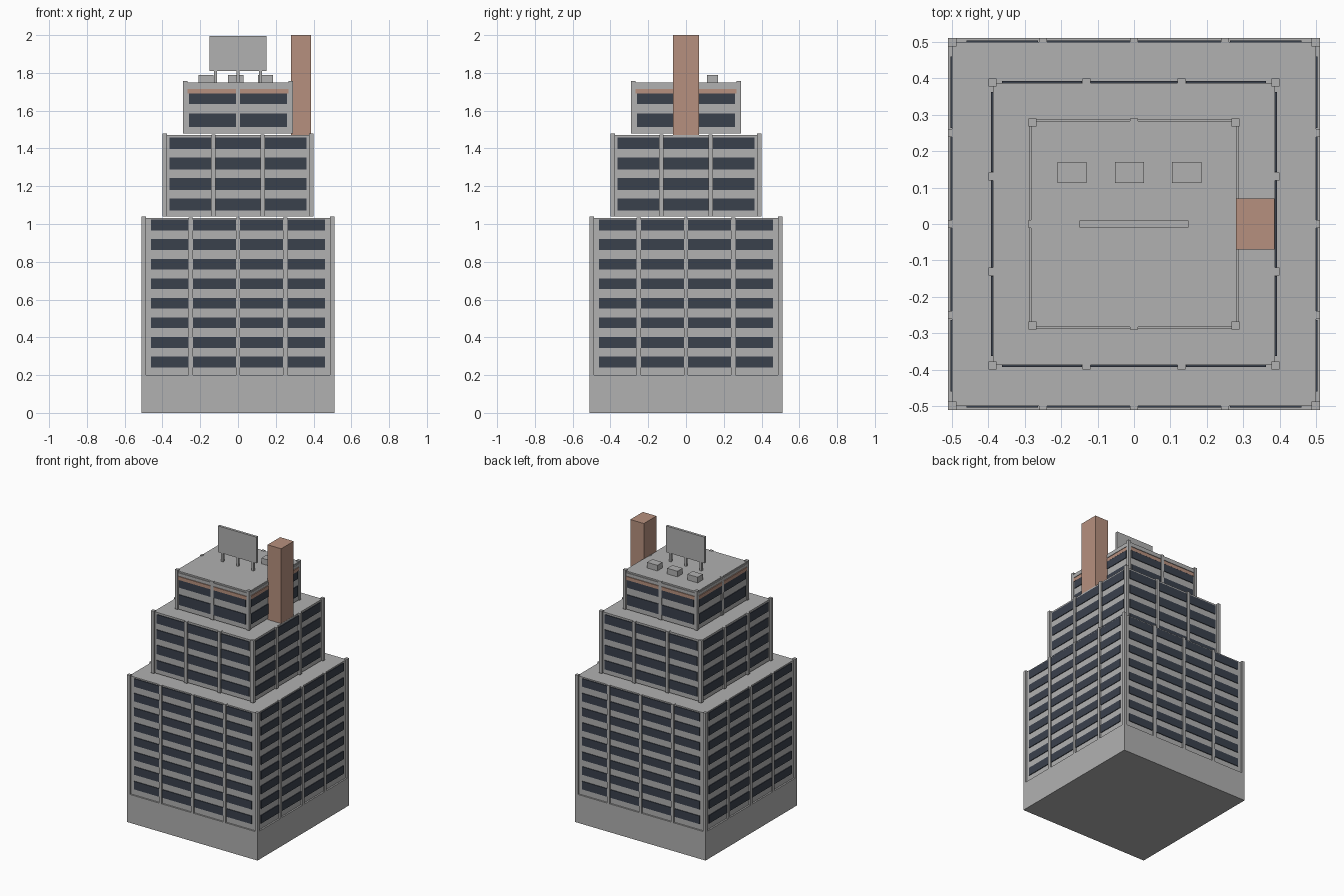
import bpy
import bmesh
from mathutils import Matrix, Vector
from math import pi

cube = bpy.data.objects.get("Cube")
if cube:
    bpy.data.objects.remove(cube, do_unlink=True)


def material(name, color):
    mat = bpy.data.materials.new(name)
    mat.use_nodes = True
    mat.diffuse_color = (*color, 1)
    bsdf = mat.node_tree.nodes["Principled BSDF"]
    bsdf.inputs["Base Color"].default_value = (*color, 1)
    bsdf.inputs["Roughness"].default_value = 0.8
    return mat


CONCRETE = material("concrete grey", (0.44, 0.44, 0.44))
GLASS = material("dark slate glass", (0.042, 0.052, 0.073))
BRICK = material("clay brick", (0.47, 0.28, 0.21))


def add_box(bm, x, y, z, turn=0):
    """Add a box from (min, max) ranges, turned about the z axis."""
    size = Vector((x[1] - x[0], y[1] - y[0], z[1] - z[0], 1))
    centre = Vector((sum(x), sum(y), sum(z))) / 2
    matrix = (Matrix.Rotation(turn, 4, "Z") @ Matrix.Translation(centre)
              @ Matrix.Diagonal(size))
    bmesh.ops.create_cube(bm, size=1, matrix=matrix)


def build(name, mat, boxes, sides=1):
    """Make one object from boxes, repeated around the given sides."""
    bm = bmesh.new()
    for side in range(sides):
        for box in boxes:
            add_box(bm, *box, turn=side * pi / 2)
    mesh = bpy.data.meshes.new(name)
    bm.to_mesh(mesh)
    bm.free()
    mesh.materials.append(mat)
    obj = bpy.data.objects.new(name, mesh)
    bpy.context.collection.objects.link(obj)
    return obj


def tier(name, z, wall, outer, corner, fins, bays, rows):
    """One storey block with corner posts, slim fins and ribbon windows."""
    z0, z1 = z
    build(name + "_walls", CONCRETE, [((-wall, wall), (-wall, wall), (z0, z1 - 0.008))])
    build(name + "_corner_posts", CONCRETE,
          [((-outer, -outer + corner), (-outer, -outer + corner), (z0, z1))], 4)
    build(name + "_fins", CONCRETE,
          [((x - 0.011, x + 0.011), (-outer, -wall + 0.01), (z0, z1 - 0.006)) for x in fins], 4)
    build(name + "_windows", GLASS,
          [(bay, (-wall - 0.005, -wall + 0.01), row) for bay in bays for row in rows], 4)


def window_rows(first, height, pitch, count):
    return [(first + i * pitch, first + i * pitch + height) for i in range(count)]


# Plinth
build("plinth", CONCRETE, [((-0.51, 0.51), (-0.51, 0.51), (0, 0.2))])

# Stepped storeys
tier("lower_tier", (0.2, 1.04), 0.499, 0.51, 0.022, (-0.25, 0, 0.25),
     [(-0.46, -0.263), (-0.24, -0.01), (0.01, 0.24), (0.263, 0.46)],
     window_rows(0.241, 0.057, 0.1036, 8))
tier("middle_tier", (1.04, 1.48), 0.387, 0.4, 0.023, (-0.13, 0.13),
     [(-0.362, -0.143), (-0.119, 0.119), (0.143, 0.362)],
     window_rows(1.072, 0.063, 0.108, 4))
tier("upper_tier", (1.48, 1.758), 0.283, 0.29, 0.022, (0,),
     [(-0.26, -0.01), (0.01, 0.26)],
     [(1.514, 1.586), (1.636, 1.69)])

# Trim below the top roof
build("brick_trim", BRICK, [((-0.268, 0.268), (-0.2885, -0.275), (1.69, 1.714))], 4)
build("cornice", CONCRETE, [((-0.268, 0.268), (-0.288, -0.275), (1.718, 1.74))], 4)

# Chimney shaft
build("chimney", BRICK, [((0.28, 0.386), (-0.07, 0.07), (1.4, 2.0))])

# Rooftop equipment
build("roof_vents", CONCRETE,
      [((x - 0.04, x + 0.04), (0.112, 0.17), (1.74, 1.79)) for x in (-0.17, -0.012, 0.145)])
build("sign_board", CONCRETE, [((-0.15, 0.15), (-0.009, 0.009), (1.81, 1.995))])
build("sign_legs", CONCRETE,
      [((x - 0.008, x + 0.008), (-0.008, 0.008), (1.74, 1.82)) for x in (-0.12, 0, 0.12)])
